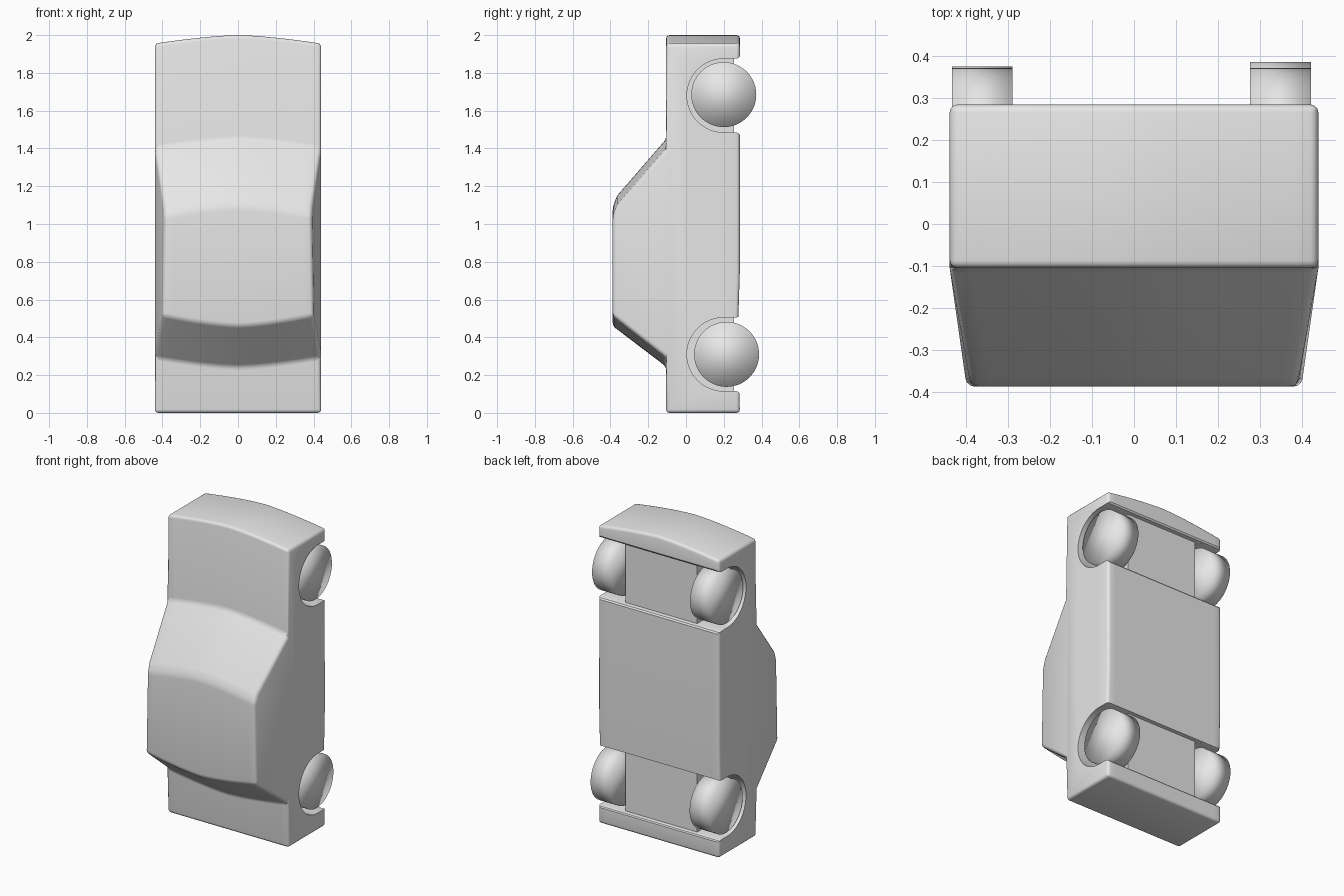
import bpy
import bmesh
import math

cube = bpy.data.objects.get("Cube")
if cube:
    bpy.data.objects.remove(cube, do_unlink=True)

grey = bpy.data.materials.new("plain_grey")
grey.use_nodes = True
grey.diffuse_color = (0.8, 0.8, 0.8, 1)
grey.node_tree.nodes["Principled BSDF"].inputs["Base Color"].default_value = (0.8, 0.8, 0.8, 1)

HALF = 0.44      # half width of the body
STATIONS = 16    # slices across the width


def add_object(name, bm):
    bmesh.ops.recalc_face_normals(bm, faces=bm.faces)
    mesh = bpy.data.meshes.new(name)
    bm.to_mesh(mesh)
    bm.free()
    obj = bpy.data.objects.new(name, mesh)
    bpy.context.collection.objects.link(obj)
    mesh.materials.append(grey)
    return obj


def prism(name, outline, x0, x1):
    """Extrude a (y, z) outline from x0 to x1."""
    bm = bmesh.new()
    ends = [[bm.verts.new((x, y, z)) for y, z in outline] for x in (x0, x1)]
    for end in ends:
        bm.faces.new(end)
    for i in range(len(outline)):
        j = (i + 1) % len(outline)
        bm.faces.new((ends[0][i], ends[0][j], ends[1][j], ends[1][i]))
    return add_object(name, bm)


def activate(obj):
    bpy.ops.object.select_all(action="DESELECT")
    obj.select_set(True)
    bpy.context.view_layer.objects.active = obj


# Body side profile: y, z on the centre line, bow of z at the sides, half width
profile = [
    (0.285, 0.0, 0, HALF), (-0.105, 0.0, 0, HALF),
    (-0.105, 0.245, 0.05, HALF), (-0.388, 0.46, 0.055, 0.40),
    (-0.388, 1.09, -0.05, 0.39), (-0.365, 1.15, -0.05, 0.393),
    (-0.105, 1.45, -0.05, HALF), (-0.105, 2.0, -0.045, HALF),
    (0.285, 2.0, -0.045, HALF), (0.285, 0.75, 0, HALF), (0.277, 0.5, 0, HALF),
]
bm = bmesh.new()
rows = []
for s in range(STATIONS + 1):
    t = 2 * s / STATIONS - 1
    rows.append([bm.verts.new((t * w, y, z + bow * abs(t) ** 1.5))
                 for y, z, bow, w in profile])
for a, b in zip(rows, rows[1:]):
    for i in range(len(profile)):
        j = (i + 1) % len(profile)
        bm.faces.new((a[i], a[j], b[j], b[i]))
for end in (rows[0], rows[-1]):
    bm.faces.new(end[2:7])               # cabin side
    bm.faces.new(end[:3] + end[6:])      # lower side
body = add_object("car_body", bm)

bevel = body.modifiers.new("rounded_edges", "BEVEL")
bevel.width = 0.018
bevel.segments = 3
bevel.limit_method = "ANGLE"
bevel.angle_limit = math.radians(20)

# Wheel arches and the recessed underside between them
cutters = []
for label, mid in (("front", 1.68), ("rear", 0.31)):
    r = 0.195
    arch = [(0.2 - r * math.sin(a), mid + r * math.cos(a))
            for a in (math.pi * k / 24 for k in range(25))]
    lip = [(0.265, r), (0.278, r + 0.004), (0.286, r + 0.015), (0.35, r + 0.015)]
    outline = arch + [(y, mid - d) for y, d in lip] + [(y, mid + d) for y, d in reversed(lip)]
    for side in (-1, 1):
        cutters.append(prism(label + "_arch_cutter", outline, side * 0.26, side * 0.6))
    recess = [(0.255, mid - r), (0.255, mid + r)] + [
        (y, mid + d) for y, d in lip[1:]] + [(y, mid - d) for y, d in reversed(lip[1:])]
    cutters.append(prism(label + "_recess_cutter", recess, -0.3, 0.3))

for cutter in cutters:
    cutter.hide_render = True
    cut = body.modifiers.new("cut", "BOOLEAN")
    cut.operation = "DIFFERENCE"
    cut.solver = "EXACT"
    cut.object = cutter

activate(body)
for name in [m.name for m in body.modifiers]:
    bpy.ops.object.modifier_apply(modifier=name)
for cutter in cutters:
    bpy.data.objects.remove(cutter, do_unlink=True)
bpy.ops.object.shade_smooth_by_angle(angle=math.radians(35))

# Wheels: plain cylinders, shaded smooth right across their caps
for name, x, y, z in (
        ("front_left_wheel", 0.35, 0.2, 1.685), ("front_right_wheel", -0.362, 0.2, 1.685),
        ("rear_left_wheel", 0.35, 0.215, 0.31), ("rear_right_wheel", -0.362, 0.204, 0.31)):
    bpy.ops.mesh.primitive_cylinder_add(vertices=64, radius=0.172, depth=0.145,
                                        location=(x, y, z), rotation=(0, math.pi / 2, 0))
    wheel = bpy.context.object
    wheel.name = name
    wheel.data.materials.append(grey)
    bpy.ops.object.shade_smooth()
